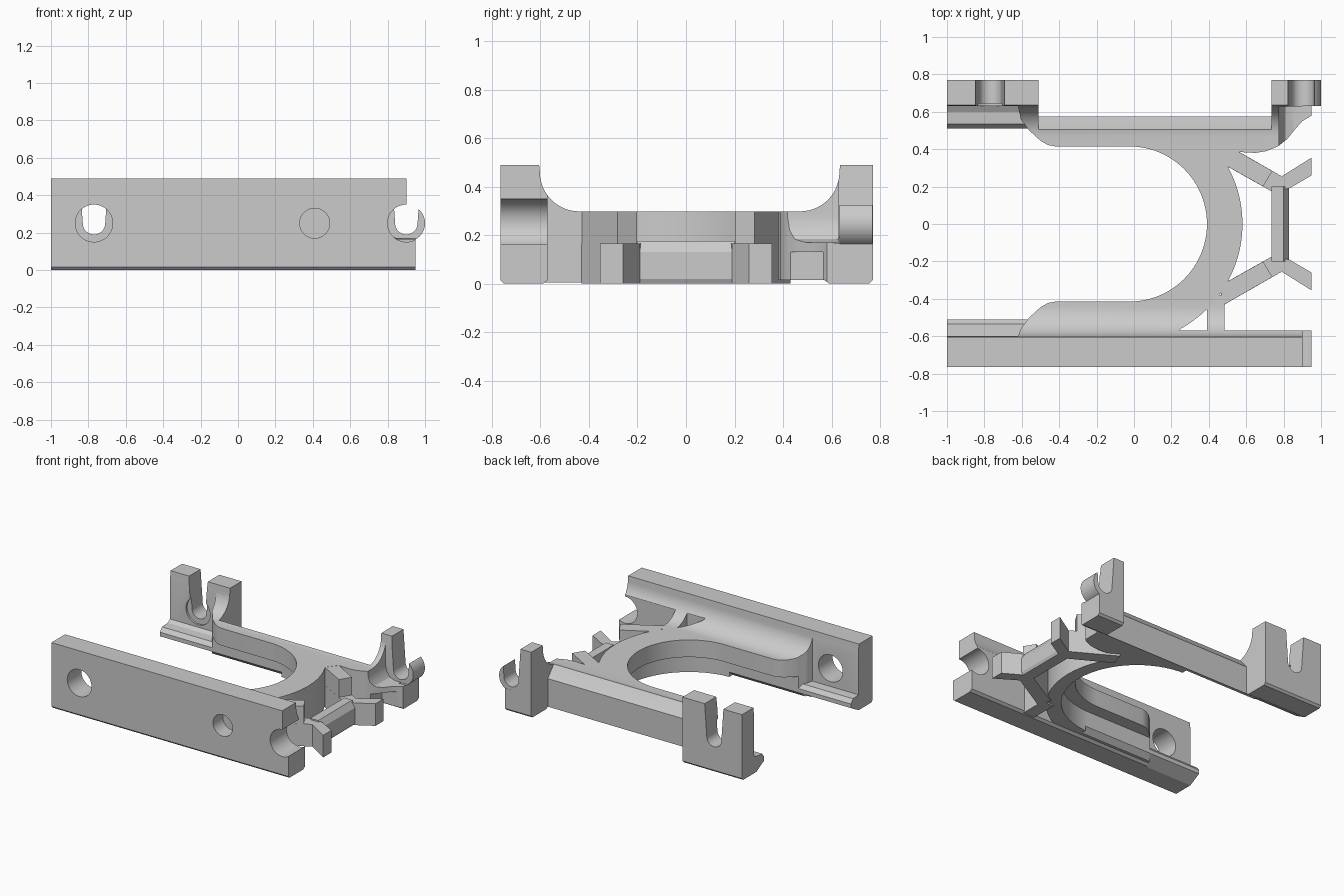
import bpy, bmesh
from math import sin, cos, radians

cube = bpy.data.objects.get("Cube")
if cube:
    bpy.data.objects.remove(cube, do_unlink=True)

grey = bpy.data.materials.new("light grey")
grey.use_nodes = True
grey.diffuse_color = (0.6, 0.6, 0.6, 1)
grey.node_tree.nodes["Principled BSDF"].inputs["Base Color"].default_value = (0.6, 0.6, 0.6, 1)


def prism(name, pts, axis, lo, hi):
    """Extrude a 2D outline along an axis: x uses (y,z), y uses (x,z), z uses (x,y)."""
    def place(p, t):
        return {"x": (t, p[0], p[1]), "y": (p[0], t, p[1]), "z": (p[0], p[1], t)}[axis]
    # Outline direction decides which way the faces point
    area = sum(a[0] * b[1] - b[0] * a[1] for a, b in zip(pts, pts[1:] + pts[:1]))
    if (area < 0) != (axis == "y"):
        pts = pts[::-1]
    bm = bmesh.new()
    low = [bm.verts.new(place(p, lo)) for p in pts]
    high = [bm.verts.new(place(p, hi)) for p in pts]
    bm.faces.new(low[::-1])
    bm.faces.new(high)
    for i in range(len(pts)):
        bm.faces.new((low[i - 1], low[i], high[i], high[i - 1]))
    mesh = bpy.data.meshes.new(name)
    bm.to_mesh(mesh)
    bm.free()
    mesh.materials.append(grey)
    ob = bpy.data.objects.new(name, mesh)
    bpy.context.collection.objects.link(ob)
    return ob


def box(name, x0, x1, y0, y1, z0, z1):
    return prism(name, [(x0, y0), (x1, y0), (x1, y1), (x0, y1)], "z", z0, z1)


def arc(cx, cy, r, a0, a1, n):
    angles = [radians(a0 + (a1 - a0) * i / n) for i in range(n + 1)]
    return [(cx + r * cos(a), cy + r * sin(a)) for a in angles]


def flip(pts):
    return [(x, -y) for x, y in reversed(pts)]


def activate(ob):
    bpy.ops.object.select_all(action="DESELECT")
    ob.select_set(True)
    bpy.context.view_layer.objects.active = ob


def combine(ob, tool, mode="DIFFERENCE"):
    """Apply a boolean, trying the second solver if the first leaves nothing."""
    tool.hide_render = True
    mod = ob.modifiers.new("cut", "BOOLEAN")
    mod.operation, mod.object = mode, tool
    for solver in ("EXACT", "MANIFOLD"):
        mod.solver = solver
        result = ob.evaluated_get(bpy.context.evaluated_depsgraph_get())
        if len(result.data.polygons) > 4:
            activate(ob)
            bpy.ops.object.modifier_apply(modifier=mod.name)
            break
    else:
        ob.modifiers.remove(mod)
    bpy.data.objects.remove(tool, do_unlink=True)


def cylinder(x, r, y0, y1):
    return prism("round_tool", arc(x, 0.25, r, 0, 352.5, 47), "y", y0, y1)


def slot(x, y0, y1):
    pts = [(x - 0.085, 0.6)] + arc(x, 0.25, 0.06, 180, 360, 20) + [(x + 0.085, 0.6)]
    return prism("slot_tool", pts, "y", y0, y1)


# Frame: plan outline intersected with the long U-shaped cross-section
arm_end = [(-0.62, 0.63), (-0.605, 0.56), (-0.56, 0.50), (-0.50, 0.445), (-0.46, 0.422), (-0.42, 0.415)]
front_end = [(x, max(y, -0.60)) for x, y in flip(arm_end)]
plan = [(-1, -0.9), (0.95, -0.9), (0.95, -0.57), (0.24, -0.57)]
plan += arc(-0.06, 0, 0.64, -61, 29, 40)
plan += [(0.56, 0.385), (0.65, 0.38), (0.71, 0.39), (0.77, 0.415), (0.82, 0.455),
         (0.86, 0.505), (0.90, 0.55), (0.95, 0.58), (0.95, 0.9), (-1, 0.9), (-1, 0.63)]
plan += arm_end + arc(-0.025, 0, 0.415, 90, -90, 48) + front_end + [(-1, -0.60)]
frame = prism("frame", plan, "z", -0.1, 0.6)

front_cove = arc(-0.44, 0.46, 0.162, 180, 270, 14)
section = [(-0.75, 0), (-0.765, 0.015), (-0.765, 0.49), (-0.605, 0.49)] + front_cove
section += arc(0.47, 0.46, 0.162, 270, 360, 14)
section += [(0.635, 0.49), (0.77, 0.49), (0.77, 0.015), (0.755, 0), (0.59, 0), (0.57, 0.015),
            (-0.57, 0.015), (-0.59, 0)]
combine(frame, prism("section_tool", section, "x", -1.2, 1.2), "INTERSECT")

# Open back between the posts, with a sloped shoulder on the back arm
back = [(0.50, 0.31), (0.51, 0.295), (0.575, 0.22), (0.575, -0.1), (0.9, -0.1), (0.9, 0.6), (0.50, 0.6)]
combine(frame, prism("back_tool", back, "x", -0.51, 0.735))

# Wider round-ended channel beneath the deck, with sloped lower edges
channel = [(-0.9, 0.51)] + arc(-0.025, 0, 0.51, 90, -90, 48) + [(-0.9, -0.51)]
combine(frame, prism("channel_tool", channel, "z", -0.1, 0.17))
under = [(0.62, -0.05), (0.505, 0.055), (0.45, -0.05)]
for side in (1, -1):
    combine(frame, prism("under_tool", [(side * y, z) for y, z in under], "x", -0.9, 0))

# Low curved ledge at the back corner, with a pocket under it
ledge = [(0.775, 0.7), (0.775, 0.27), (0.785, 0.22), (0.81, 0.185), (0.85, 0.17), (1.1, 0.17), (1.1, 0.7)]
combine(frame, prism("ledge_tool", ledge, "y", 0.3, 0.628))
combine(frame, box("pocket_tool", 0.79, 1.1, 0.3, 0.565, -0.1, 0.13))

# Front plate holes and open notch
combine(frame, cylinder(-0.77, 0.1, -0.9, -0.4))
combine(frame, cylinder(0.41, 0.08, -0.9, -0.65))
combine(frame, cylinder(0.90, 0.1, -0.9, -0.5))
combine(frame, box("notch_tool", 0.90, 1.1, -0.95, -0.5, 0.165, 0.7))

# Back post slots and hook
combine(frame, slot(-0.77, 0.5, 0.9))
combine(frame, cylinder(-0.77, 0.1, 0.55, 0.645))
combine(frame, box("corner_tool", 0.90, 1.1, 0.61, 0.95, 0.165, 0.7))
combine(frame, slot(0.90, 0.53, 0.9))
hook = cylinder(0.90, 0.1, 0.632, 0.769)
combine(hook, slot(0.90, 0.5, 0.9))
combine(hook, box("hook_tool", 0.7, 1.1, 0.5, 0.9, 0.325, 0.6))
hook.name = "back_hook"

# Guide rails on the inside of the front plate and the left back post
rail = [(0.66, 0), (0.60, 0), (0.51, 0.05), (0.51, 0.08), (0.535, 0.11), (0.60, 0.115), (0.66, 0.15)]
prism("back_rail", rail, "x", -1, -0.52)
prism("front_rail", [(-y + 0.02 * (y > 0.6), z) for y, z in rail], "x", -1, -0.52)

# Brace: low forked arms, tall root struts, cross bar and short strut
fork = [(0.45, 0.335), (0.735, 0.175), (0.83, 0.19), (0.95, 0.26), (0.95, 0.355),
        (0.79, 0.255), (0.485, 0.43)]
root = [(0.451, 0.335), (0.69, 0.201), (0.74, 0.283), (0.486, 0.429)]
for side, turn in (("left", list), ("right", flip)):
    prism(side + "_fork", turn(fork), "z", 0, 0.165)
    prism(side + "_root_strut", turn(root), "z", 0.01, 0.297)
bar = [(0.735, 0), (0.82, 0), (0.83, 0.02), (0.83, 0.13), (0.80, 0.175), (0.735, 0.175)]
prism("cross_bar", bar, "y", -0.2, 0.2)
strut = [(-0.62, 0.005), (-0.62, 0.46)] + front_cove + [(-0.38, 0.297), (-0.38, 0.005)]
short_strut = prism("short_strut", strut, "x", 0.39, 0.485)

# Smooth the curved surfaces and keep the edges crisp
for ob in (frame, hook, short_strut):
    activate(ob)
    bpy.ops.object.shade_smooth_by_angle(angle=radians(25))
